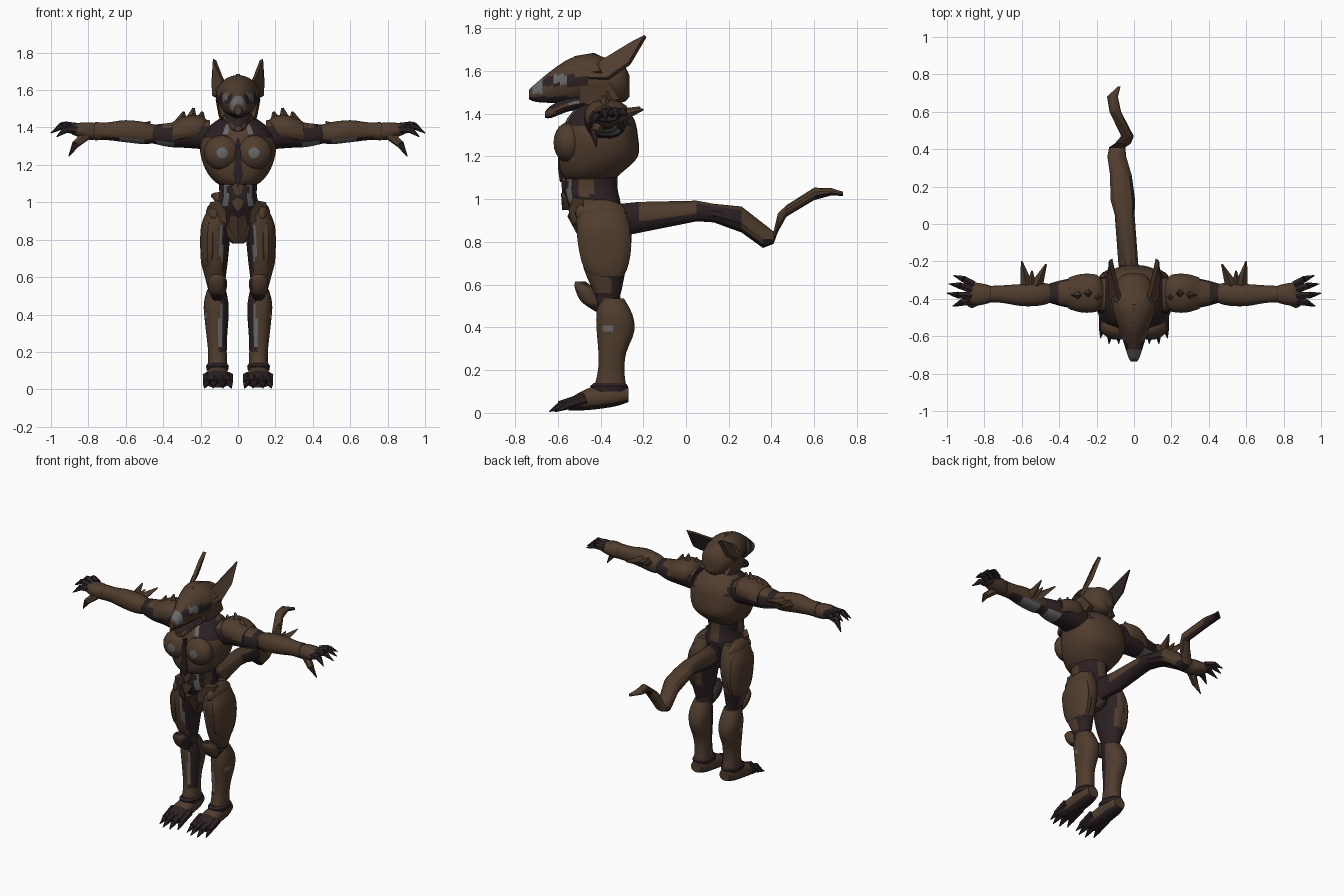
import bpy
import bmesh
from math import cos, sin, tau, radians, copysign
from mathutils import Vector, Matrix

if "Cube" in bpy.data.objects:
    bpy.data.objects.remove(bpy.data.objects["Cube"], do_unlink=True)


def make_material(name, color):
    mat = bpy.data.materials.new(name)
    mat.use_nodes = True
    mat.diffuse_color = color
    mat.node_tree.nodes["Principled BSDF"].inputs["Base Color"].default_value = color
    return mat


MATERIALS = [make_material("brown armour", (.08, .046, .027, 1)),
             make_material("dark hide", (.025, .015, .017, 1)),
             make_material("grey metal", (.14, .135, .135, 1))]
BROWN, DARK, GREY = range(len(MATERIALS))


def finish(name, bm, paint, mirror):
    """Turn a bmesh into an object; paint is a colour or a rule on centre and normal."""
    bmesh.ops.recalc_face_normals(bm, faces=bm.faces[:])
    bm.normal_update()
    for face in bm.faces:
        if callable(paint):
            face.material_index = paint(face.calc_center_median(), face.normal)
        else:
            face.material_index = paint
    mesh = bpy.data.meshes.new(name)
    bm.to_mesh(mesh)
    bm.free()
    for mat in MATERIALS:
        mesh.materials.append(mat)
    mesh.shade_smooth()
    mesh.set_sharp_from_angle(angle=radians(28))
    obj = bpy.data.objects.new(name, mesh)
    bpy.context.collection.objects.link(obj)
    if mirror:
        obj.modifiers.new("mirror", "MIRROR")


def smooth_rows(rows, steps):
    """Insert Catmull-Rom rows between the given ones."""
    rows = [Vector(r) for r in rows]
    result = []
    for i in range(len(rows) - 1):
        a, b, c, d = rows[max(i - 1, 0)], rows[i], rows[i + 1], rows[min(i + 2, len(rows) - 1)]
        for k in range(steps):
            t = k / steps
            result.append(b + (c - a) * (t / 2) + (a * 2 - b * 5 + c * 4 - d) * (t * t / 2)
                          + (b * 3 - a - c * 3 + d) * (t ** 3 / 2))
    return result + [rows[-1]]


def loft(name, axis, rows, paint=BROWN, mirror=True, sides=16, steps=3, power=2.3):
    """Rows hold: place along the axis, centre of the section, its two radii."""
    bm = bmesh.new()
    rings = []
    for t, cu, cv, ru, rv in smooth_rows(rows, steps):
        ring = []
        for k in range(sides):
            angle = tau * (k + .5) / sides
            c, s = cos(angle), sin(angle)
            u = cu + ru * copysign(abs(c) ** (2 / power), c)
            v = cv + rv * copysign(abs(s) ** (2 / power), s)
            point = {"x": (t, u, v), "y": (u, t, v), "z": (u, v, t)}[axis]
            ring.append(bm.verts.new(point))
        rings.append(ring)
    for low, high in zip(rings, rings[1:]):
        for k in range(sides):
            j = (k + 1) % sides
            bm.faces.new((low[k], low[j], high[j], high[k]))
    bm.faces.new(rings[0])
    bm.faces.new(rings[-1])
    finish(name, bm, paint, mirror)


def ball(name, centre, radii, paint=BROWN):
    """Mirrored ellipsoid whose poles face front and back."""
    bm = bmesh.new()
    turn = Matrix.Rotation(radians(90), 4, "X")
    place = Matrix.Translation(centre) @ Matrix.Diagonal((*radii, 1)) @ turn
    bmesh.ops.create_uvsphere(bm, u_segments=14, v_segments=10, radius=1, matrix=place)
    finish(name, bm, paint, True)


def spikes(name, items, paint=BROWN, sides=6, tip=.12):
    """Several tapered points, each from a base to an end with a base radius."""
    bm = bmesh.new()
    for base, end, radius in items:
        base, end = Vector(base), Vector(end)
        turn = (end - base).to_track_quat("Z", "Y").to_matrix().to_4x4()
        bmesh.ops.create_cone(bm, cap_ends=True, segments=sides, radius1=radius,
                              radius2=radius * tip, depth=(end - base).length,
                              matrix=Matrix.Translation((base + end) / 2) @ turn)
    finish(name, bm, paint, True)


def plate(name, points, offset, paint=BROWN, mirror=True):
    """Flat outline pushed along an offset."""
    bm = bmesh.new()
    front = [bm.verts.new(p) for p in points]
    back = [bm.verts.new(Vector(p) + Vector(offset)) for p in points]
    bm.faces.new(front)
    bm.faces.new(back)
    for k in range(len(points)):
        j = (k + 1) % len(points)
        bm.faces.new((front[k], front[j], back[j], back[k]))
    finish(name, bm, paint, mirror)


# Torso
def chest_paint(c, n):
    x = abs(c.x)
    if c.y < -.4 and 1.36 < c.z < 1.43 and .045 < x < .068:
        return GREY
    return DARK if c.z > 1.35 and (x > .12 or (c.y < -.4 and x > .04)) else BROWN


loft("chest", "z", [(1.07, 0, -.45, .06, .09), (1.12, 0, -.445, .135, .14), (1.2, 0, -.41, .185, .185),
                    (1.3, 0, -.405, .205, .18), (1.38, 0, -.4, .18, .155), (1.44, 0, -.4, .11, .1),
                    (1.46, 0, -.41, .07, .07)], chest_paint, False, sides=40, steps=4)
ball("pectoral", (.085, -.55, 1.265), (.098, .07, .095), lambda c, n: GREY if c.y < -.615 else BROWN)
plate("breastbone", [(-.006, -.597, 1.34), (.006, -.597, 1.34), (.025, -.6, 1.15), (0, -.59, 1.08),
                     (-.025, -.6, 1.15)], (0, .04, 0), DARK, False)


def belly_paint(c, n):
    x = abs(c.x)
    if n.y < -.3 and .055 < x < .077 and c.z > .98:
        return GREY
    if (c.z < .86 and c.y < -.4) or (c.y > -.36 and x < .025) or (-.5 < c.y < -.44 and x > .07):
        return BROWN
    return DARK


loft("abdomen", "z", [(1.16, 0, -.44, .11, .12), (1.05, 0, -.445, .1, .125), (.98, 0, -.43, .115, .125),
                      (.9, 0, -.41, .13, .1), (.82, 0, -.4, .08, .085), (.78, 0, -.41, .03, .06)],
     belly_paint, False, sides=36)
for k, height in enumerate((1.07, .99)):
    plate("belly_plate_" + "ab"[k], [(0, -.585, height + .04), (.038, -.575, height + .015),
                                   (.02, -.575, height - .02), (0, -.58, height - .04)],
          (0, .04, 0))
plate("groin_plate", [(0, -.555, .92), (.04, -.545, .94), (.055, -.51, .87), (0, -.48, .78)], (0, .05, 0))
plate("waist_plate", [(.065, -.55, .95), (.1, -.53, 1.01), (.15, -.48, 1), (.16, -.48, .93),
                      (.06, -.53, .88)], (0, .05, 0))
ball("hip_pad", (.128, -.4, .935), (.045, .12, .065))

# Neck and head
loft("neck", "z", [(1.38, 0, -.43, .085, .1), (1.46, 0, -.43, .06, .085), (1.55, 0, -.43, .07, .09)],
     lambda c, n: GREY if n.y < -.3 and .04 < abs(c.x) < .065 else DARK, False, sides=24)


def head_paint(c, n):
    x = abs(c.x)
    if -.715 < c.y < -.665 and c.z > 1.495:
        return GREY
    if 1.53 < c.z < 1.58 and -.67 < c.y < -.45 and x > .03:
        return GREY if -.625 < c.y < -.55 and c.z > 1.54 else DARK
    return DARK if c.z < 1.48 and c.y < -.4 else BROWN


loft("head", "y", [(-.735, 0, 1.49, .018, .022), (-.7, 0, 1.5, .035, .045), (-.62, 0, 1.53, .06, .08),
                   (-.54, 0, 1.555, .09, .105), (-.44, 0, 1.565, .118, .115), (-.35, 0, 1.55, .11, .1),
                   (-.29, 0, 1.54, .08, .085), (-.265, 0, 1.53, .04, .05)],
     head_paint, False, sides=32, steps=5, power=2)
loft("jaw", "y", [(-.66, 0, 1.395, .02, .014), (-.63, 0, 1.41, .045, .03), (-.55, 0, 1.445, .068, .035),
                  (-.45, 0, 1.465, .085, .04), (-.34, 0, 1.49, .08, .04)],
     lambda c, n: GREY if c.y < -.5 and n.x ** 2 > .7 and c.z > 1.44
     else DARK if n.z < -.5 or n.z > .4 else BROWN, False)
plate("crest", [(.01, -.6, 1.6), (.01, -.52, 1.67), (.01, -.43, 1.685), (.01, -.34, 1.64),
                (.01, -.4, 1.6)], (-.02, 0, 0), BROWN, False)
plate("brow", [(.03, -.65, 1.575), (.1, -.5, 1.59), (.125, -.4, 1.6), (.09, -.42, 1.64),
               (.05, -.57, 1.62)], (-.012, .01, -.012))
plate("cheek_guard", [(.105, -.5, 1.525), (.12, -.36, 1.55), (.105, -.31, 1.47), (.095, -.42, 1.43),
                      (.09, -.5, 1.455)], (-.03, 0, 0))
plate("ear", [(.13, -.46, 1.57), (.07, -.45, 1.62), (.1, -.35, 1.68), (.122, -.26, 1.735),
              (.134, -.195, 1.768), (.142, -.27, 1.64), (.138, -.37, 1.57)], (-.018, .01, -.01),
      lambda c, n: DARK if n.x < -.5 and n.y > 0 else BROWN)

# Arms
loft("upper_arm", "x", [(.15, -.38, 1.36, .1, .08), (.28, -.37, 1.365, .085, .075),
                        (.37, -.37, 1.36, .075, .065), (.46, -.37, 1.365, .05, .05)],
     lambda c, n: GREY if n.z < -.5 and .35 < c.x < .43 else BROWN if n.z > .5 and c.x < .4 else DARK)
loft("shoulder_pad", "x", [(.165, -.37, 1.4, .06, .04), (.2, -.37, 1.395, .1, .07),
                           (.28, -.37, 1.39, .105, .073), (.35, -.37, 1.37, .085, .06)],
     lambda c, n: DARK if n.z < -.6 or n.x > .9 else BROWN)
spikes("shoulder_spike", [((x + .02, y, 1.4), (x, y, z), .05)
                          for x, z, y in ((.19, 1.485, -.39), (.237, 1.505, -.37), (.29, 1.485, -.38))],
       sides=4)
loft("forearm", "x", [(.43, -.37, 1.365, .045, .045), (.5, -.375, 1.37, .062, .06),
                      (.6, -.38, 1.38, .06, .06), (.7, -.375, 1.38, .048, .048),
                      (.765, -.375, 1.38, .045, .05)],
     lambda c, n: DARK if c.x < .455 else
     (GREY if .49 < c.x < .62 else DARK) if n.z < -.45 and c.x < .72 else BROWN)
spikes("elbow_spike", [((.53, -.35, 1.38), (.47, -.215, 1.43), .04),
                       ((.55, -.35, 1.38), (.545, -.25, 1.41), .035),
                       ((.57, -.35, 1.38), (.6, -.2, 1.42), .04)], sides=4)
loft("hand", "x", [(.755, -.375, 1.38, .038, .04), (.78, -.375, 1.38, .05, .048),
                   (.84, -.375, 1.385, .062, .042), (.89, -.37, 1.39, .055, .025)],
     lambda c, n: DARK if c.x < .765 or c.x > .87 else BROWN)
fingers, claws = [], []
for start, knuckle, end in (((.86, -.325, 1.4), (.91, -.295, 1.41), (.965, -.275, 1.39)),
                            ((.87, -.35, 1.4), (.93, -.33, 1.415), (.99, -.32, 1.38)),
                            ((.87, -.385, 1.4), (.94, -.38, 1.41), (1, -.37, 1.37)),
                            ((.86, -.41, 1.39), (.92, -.42, 1.39), (.97, -.44, 1.35))):
    fingers.append((start, knuckle, .025))
    claws.append((knuckle, end, .02))
spikes("finger", fingers, DARK, tip=.75)
spikes("finger_claw", claws, DARK)
spikes("thumb", [((.81, -.4, 1.36), (.868, -.43, 1.31), .028)], tip=.75)
spikes("thumb_claw", [((.865, -.43, 1.315), (.905, -.42, 1.245), .022)],
       lambda c, n: DARK if n.x > 0 else BROWN)


# Legs
def thigh_paint(c, n):
    if n.y < -.4 and .082 < c.x < .097 and .68 < c.z < .87:
        return GREY
    if c.z < .56 or (c.z < .65 and n.y > .2):
        return DARK
    return DARK if c.x < .082 and c.z < .88 else BROWN


loft("thigh", "z", [(.52, .115, -.365, .04, .05), (.58, .12, -.37, .052, .07), (.68, .125, -.38, .07, .1),
                    (.8, .122, -.38, .078, .125), (.9, .115, -.39, .075, .125),
                    (.98, .1, -.4, .05, .1)], thigh_paint, sides=36, steps=4)
loft("thigh_guard", "z", [(.6, .15, -.36, .022, .04), (.67, .15, -.375, .047, .1),
                          (.78, .15, -.38, .053, .126), (.88, .147, -.39, .05, .12),
                          (.94, .135, -.39, .03, .08)], lambda c, n: DARK if c.z < .63 else BROWN)
ball("knee_joint", (.112, -.37, .53), (.05, .065, .06), DARK)
loft("knee_guard", "z", [(.475, .11, -.405, .02, .02), (.52, .11, -.445, .045, .045),
                         (.58, .11, -.475, .052, .045), (.615, .11, -.495, .025, .025)],
     lambda c, n: DARK if c.z < .51 or n.z > .7 or c.x < .075 else BROWN, steps=4)


def shin_paint(c, n):
    if .365 < c.z < .405 and n.x > 0 and -.39 < c.y < -.35:
        return GREY
    if n.y < -.1 and c.x < .1 and c.z > .2:
        return GREY if .084 < c.x and .22 < c.z < .45 else DARK
    return BROWN


loft("shin", "z", [(.12, .11, -.355, .052, .075), (.2, .11, -.35, .05, .062), (.28, .113, -.345, .055, .065),
                   (.38, .115, -.33, .064, .088), (.46, .117, -.335, .066, .085),
                   (.535, .115, -.35, .05, .06)], shin_paint, sides=32)
loft("ankle_cuff", "z", [(.1, .11, -.36, .058, .085), (.125, .11, -.36, .062, .09),
                         (.14, .11, -.358, .052, .075)], DARK, steps=1)
loft("foot", "y", [(-.27, .11, .085, .04, .035), (-.33, .11, .08, .055, .05), (-.43, .11, .07, .06, .055),
                   (-.51, .11, .05, .07, .04), (-.55, .11, .035, .065, .025)],
     lambda c, n: DARK if c.y < -.48 or n.z < -.5 else BROWN)
toes, toe_claws = [], []
for x, reach in ((.045, -.57), (.085, -.595), (.13, -.595), (.17, -.565)):
    toes.append(((x * .9 + .011, -.47, .068), (x, reach, .035), .028))
    toe_claws.append(((x, reach + .01, .035), (x + (x - .11) * .15, reach - .045, .006), .02))
spikes("toe", toes, DARK, tip=.7)
spikes("toe_claw", toe_claws, DARK)


# Tail
def tail_paint(c, n):
    if c.y < -.23 or n.z < (-.1 if c.y < .1 else -.5):
        return DARK
    return DARK if .06 < c.y < .24 and n.x > .5 else BROWN


loft("tail", "y", [(-.32, 0, .9, .05, .08), (-.22, -.03, .915, .055, .075), (.05, -.05, .945, .055, .05),
                   (.13, -.06, .935, .068, .045), (.26, -.07, .905, .06, .063), (.36, -.092, .83, .052, .06),
                   (.41, -.09, .82, .045, .03), (.43, -.06, .89, .045, .045), (.47, -.035, .945, .035, .028),
                   (.6, -.1, 1.025, .032, .03), (.68, -.115, 1.035, .03, .018),
                   (.735, -.08, 1.025, .008, .01)], tail_paint, False, sides=12, steps=1, power=2)
